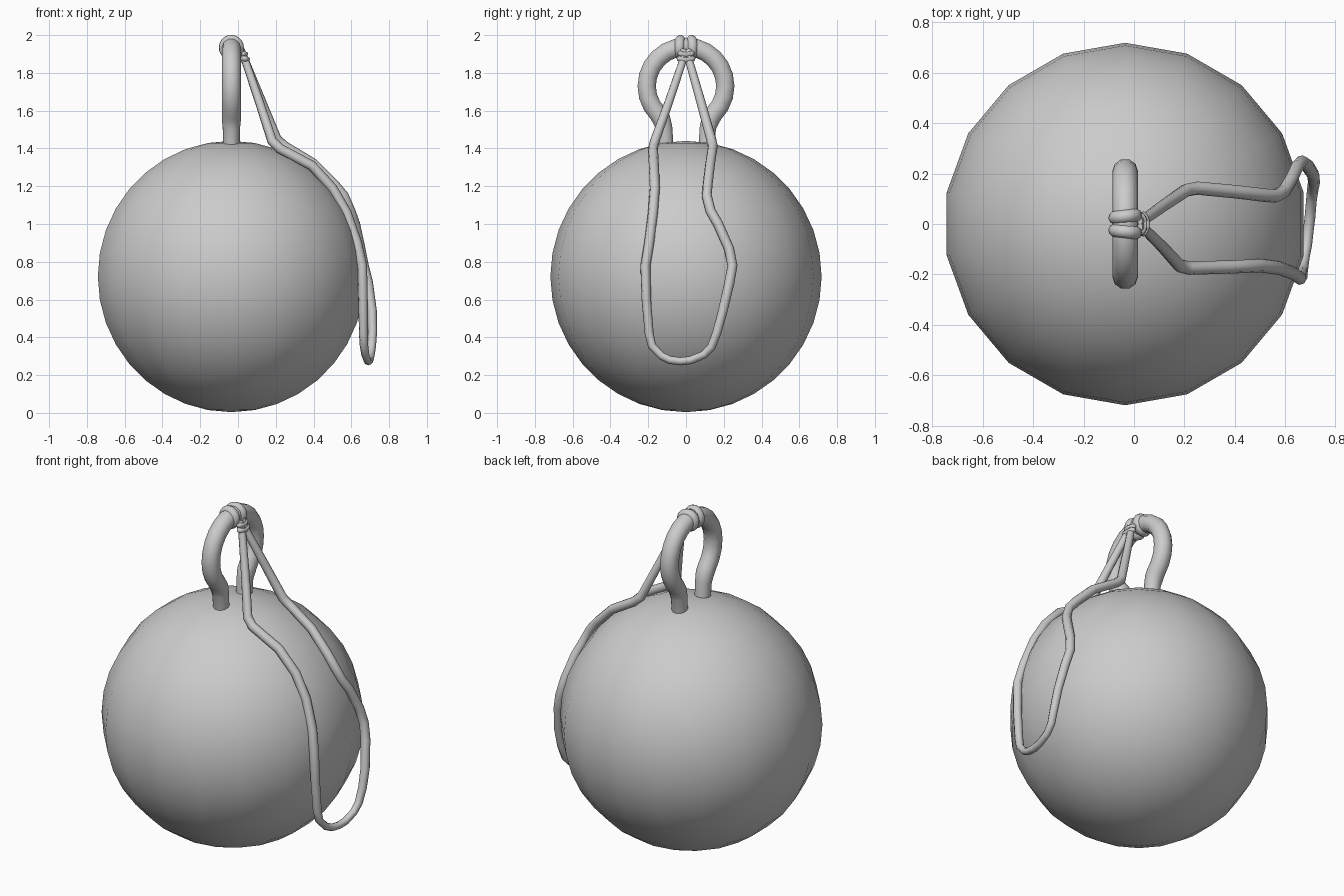
import bpy
from math import sin, cos, radians

if "Cube" in bpy.data.objects:
    bpy.data.objects.remove(bpy.data.objects["Cube"])

CX = -0.035


def smooth(ob, name, angle=60):
    bpy.ops.object.select_all(action='DESELECT')
    ob.select_set(True)
    bpy.context.view_layer.objects.active = ob
    bpy.ops.object.shade_smooth_by_angle(angle=radians(angle))
    ob.name = name
    return ob


def tube(name, pts, r, cyclic=False, res=2):
    """Round tube along (x, y, z[, radius factor]) points."""
    cu = bpy.data.curves.new(name, 'CURVE')
    cu.dimensions = '3D'
    cu.bevel_depth = r
    cu.bevel_resolution = res
    cu.use_fill_caps = True
    sp = cu.splines.new('POLY')
    sp.points.add(len(pts) - 1)
    for p, q in zip(sp.points, pts):
        p.co = (*q[:3], 1)
        p.radius = q[3] if len(q) > 3 else 1
    sp.use_cyclic_u = cyclic
    sp.use_smooth = True
    ob = bpy.data.objects.new(name, cu)
    bpy.context.collection.objects.link(ob)
    bpy.ops.object.select_all(action='DESELECT')
    ob.select_set(True)
    bpy.context.view_layer.objects.active = ob
    bpy.ops.object.convert(target='MESH')
    return smooth(bpy.context.object, name)


def torus(name, loc, rot, major, minor):
    bpy.ops.mesh.primitive_torus_add(location=loc, rotation=rot, major_radius=major,
                                     minor_radius=minor, major_segments=20, minor_segments=10)
    return smooth(bpy.context.object, name)


# Ball: 18-sided smooth sphere
bpy.ops.mesh.primitive_uv_sphere_add(segments=18, ring_count=18, radius=0.718,
                                     location=(CX, 0, 0.722))
smooth(bpy.context.object, "ball")

# Open ring standing on the ball, its ends bent down into two pegs
arc = [(CX, 0.208 * cos(radians(a)), 1.73 + 0.208 * sin(radians(a)))
       for a in range(-45, 226, 15)]
end = [(CX, 0.105, 1.38, 0.85), (CX, 0.116, 1.51, 0.9), (CX, 0.13, 1.555, 1)]
tube("hanging_ring", end + arc + [(x, -y, z, r) for x, y, z, r in reversed(end)], 0.051, res=3)

# Cord wraps around the top of the ring
for s in (-1, 1):
    torus("cord_wrap", (CX, s * 0.03, 1.934), (radians(90), 0, s * radians(7)), 0.04, 0.027)

# Small knot below the wraps
for z, x, r in ((1.902, 0.028, 0.026), (1.875, 0.036, 0.03)):
    k = torus("cord_knot", (x, 0, z), (0, radians(20), 0), r, 0.015)
    k.scale.x = 0.6
    k.scale.y = 1.1

# Cord loop draped over the side of the ball
loop = [
    (0.015, -0.012, 1.92, 0.8), (0.04, -0.018, 1.86, 0.8), (0.115, -0.093, 1.64, 0.9),
    (0.18, -0.165, 1.44), (0.22, -0.175, 1.4), (0.39, -0.17, 1.31), (0.5, -0.165, 1.19),
    (0.575, -0.175, 1.06), (0.63, -0.195, 0.9), (0.657, -0.215, 0.78), (0.662, -0.21, 0.6, 0.95),
    (0.664, -0.195, 0.42, 0.9), (0.667, -0.18, 0.355, 0.85), (0.675, -0.13, 0.302, 0.8),
    (0.684, -0.085, 0.28, 0.8), (0.69, -0.03, 0.273, 0.8), (0.697, 0.025, 0.279, 0.8),
    (0.703, 0.095, 0.308, 0.8), (0.708, 0.135, 0.35, 0.85), (0.713, 0.165, 0.43, 0.9),
    (0.71, 0.195, 0.54, 0.95), (0.688, 0.23, 0.69), (0.666, 0.246, 0.78),
    (0.648, 0.228, 0.87), (0.62, 0.17, 1.0), (0.595, 0.13, 1.07), (0.56, 0.11, 1.15),
    (0.51, 0.115, 1.21), (0.4, 0.128, 1.32), (0.25, 0.142, 1.41), (0.205, 0.133, 1.45),
    (0.12, 0.075, 1.66, 0.9), (0.04, 0.018, 1.86, 0.8), (0.015, 0.012, 1.92, 0.8)]
tube("cord_loop", loop, 0.0265)
